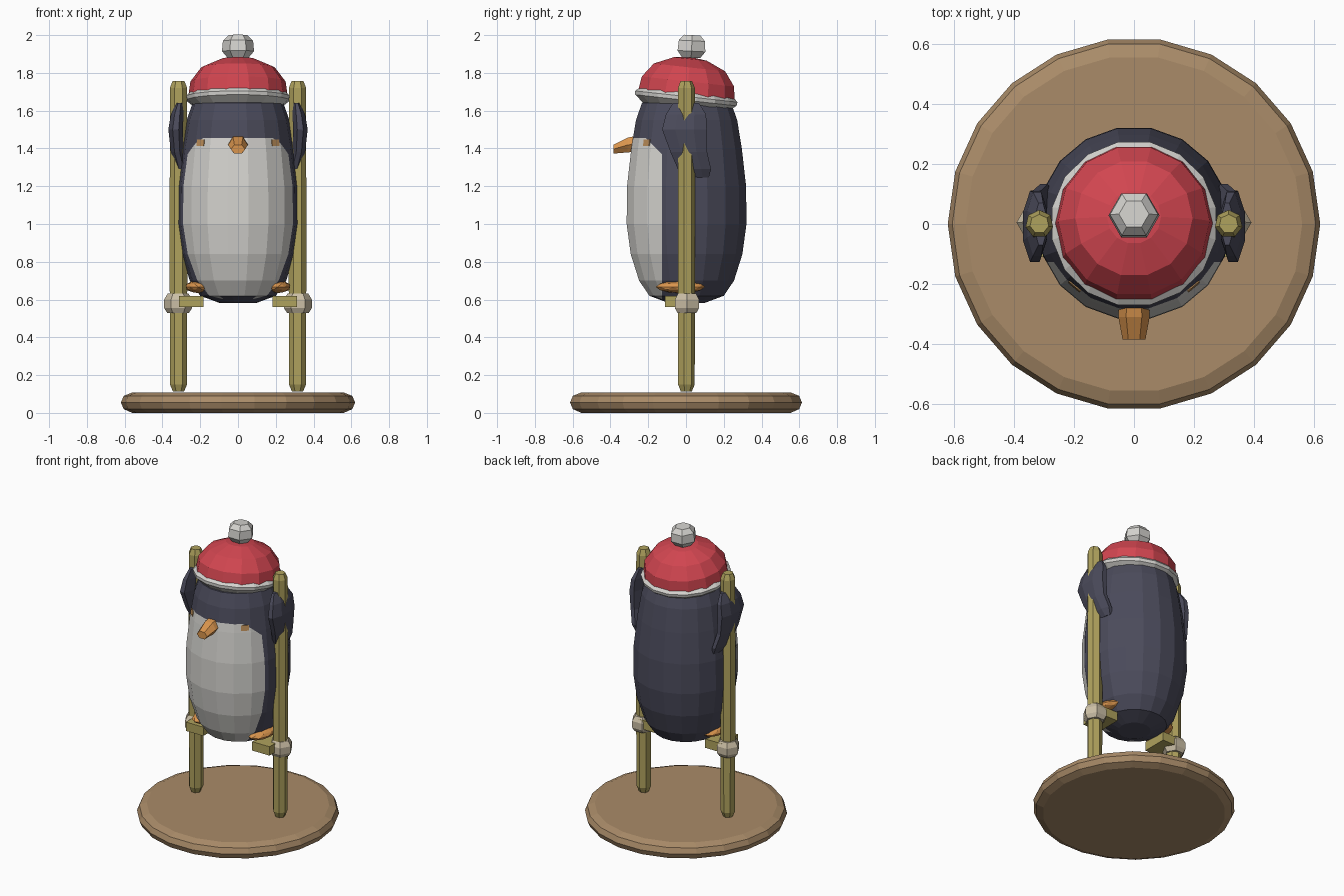
import bpy, bmesh, math
from mathutils import Matrix, Vector

cube = bpy.data.objects.get("Cube")
if cube:
    bpy.data.objects.remove(cube, do_unlink=True)


def material(name, r, g, b):
    m = bpy.data.materials.new(name)
    m.use_nodes = True
    m.diffuse_color = (r, g, b, 1)
    m.node_tree.nodes["Principled BSDF"].inputs["Base Color"].default_value = (r, g, b, 1)
    return m


NAVY = material("navy feathers", 0.07, 0.07, 0.105)
WHITE = material("white", 0.66, 0.65, 0.62)
RED = material("red wool", 0.64, 0.06, 0.08)
ORANGE = material("orange", 0.7, 0.3, 0.075)
TAN = material("tan earth", 0.4, 0.26, 0.14)
OLIVE = material("olive wood", 0.43, 0.36, 0.11)
CREAM = material("cream rope", 0.6, 0.52, 0.38)
BROWN = material("brown eye", 0.5, 0.27, 0.1)


def finish(name, bm, mats, matrix=Matrix()):
    bm.transform(matrix)
    bmesh.ops.recalc_face_normals(bm, faces=bm.faces[:])
    mesh = bpy.data.meshes.new(name)
    bm.to_mesh(mesh)
    bm.free()
    for m in mats:
        mesh.materials.append(m)
    ob = bpy.data.objects.new(name, mesh)
    bpy.context.scene.collection.objects.link(ob)
    return ob


def stack(rings, sides):
    """Solid from rings of (z, x radius, y radius, x centre, y centre)."""
    bm = bmesh.new()
    loops = []
    for z, rx, ry, cx, cy in rings:
        angles = [math.tau * (i + 0.5) / sides - math.pi / 2 for i in range(sides)]
        loops.append([bm.verts.new((cx + rx * math.cos(a), cy + ry * math.sin(a), z))
                      for a in angles])
    for low, high in zip(loops, loops[1:]):
        for i in range(sides):
            j = (i + 1) % sides
            bm.faces.new((low[i], low[j], high[j], high[i]))
    bm.faces.new(loops[0][::-1])
    bm.faces.new(loops[-1])
    return bm


def lathe(profile, sides):
    return stack([(z, r, r, 0, 0) for r, z in profile], sides)


def box(size):
    bm = bmesh.new()
    bmesh.ops.create_cube(bm, size=1)
    bmesh.ops.scale(bm, vec=Vector(size), verts=bm.verts)
    return bm


def ico(size, level):
    bm = bmesh.new()
    bmesh.ops.create_icosphere(bm, subdivisions=level, radius=1)
    bmesh.ops.scale(bm, vec=Vector(size), verts=bm.verts)
    return bm


def move(x, y, z):
    return Matrix.Translation((x, y, z))


# Ground disc
finish("ground_disc", lathe([(0.56, 0), (0.605, 0.02), (0.62, 0.055),
                             (0.605, 0.09), (0.56, 0.108)], 22), [TAN])

# Body, cut along the edges of the belly patch
bm = lathe([(0.1, 0.583), (0.2, 0.62), (0.255, 0.7), (0.3, 0.84), (0.322, 1.0),
            (0.32, 1.2), (0.297, 1.4), (0.272, 1.55), (0.24, 1.64), (0.15, 1.7)], 18)
for co, no in (((0, -0.13, 0), (0, 1, 0)), ((0, 0, 1.455), (0, 0, 1)),
               ((0, 0, 1.24), (0, 1, 1))):
    bmesh.ops.bisect_plane(bm, geom=bm.verts[:] + bm.edges[:] + bm.faces[:],
                           plane_co=co, plane_no=no)
for f in bm.faces:
    c = f.calc_center_median()
    if c.y < -0.13 and 0.61 < c.z < 1.455 and c.y + c.z < 1.24:
        f.material_index = 1
finish("body", bm, [NAVY, WHITE], move(0, 0.003, 0))

# Beak, narrowing forward and drooping
beak = stack([(0, 0.05, 0.05, 0, 0), (0.07, 0.052, 0.045, 0, -0.01),
              (0.145, 0.038, 0.027, 0, -0.032)], 6)
finish("beak", beak, [ORANGE],
       move(0, -0.24, 1.428) @ Matrix.Rotation(math.pi / 2, 4, "X"))

# Hat, tipped back
tilt = move(0, 0, 1.66) @ Matrix.Rotation(-0.11, 4, "X")
finish("hat_brim", lathe([(0.225, -0.045), (0.275, -0.005), (0.278, 0.015),
                          (0.255, 0.035)], 16), [WHITE], tilt)
finish("hat_crown", lathe([(0.262, 0.025), (0.252, 0.095), (0.195, 0.17),
                           (0.09, 0.215), (0.03, 0.222)], 14), [RED], tilt)
finish("hat_pompom", lathe([(0.055, -0.06), (0.085, -0.025), (0.08, 0.03),
                            (0.05, 0.06)], 6), [WHITE],
       move(0, 0.03, 1.94) @ Matrix.Rotation(-0.05, 4, "X"))

# Paired parts
for side, s in (("left", 1), ("right", -1)):
    mirror = Matrix.Scale(s, 4, (1, 0, 0))

    finish(side + "_stilt", lathe([(0.03, 0.112), (0.046, 0.15), (0.048, 0.8),
                                   (0.047, 1.72), (0.032, 1.757)], 7), [OLIVE],
           mirror @ move(0.315, 0, 0))
    finish(side + "_stilt_rope", lathe([(0.058, 0.53), (0.074, 0.555), (0.074, 0.6),
                                        (0.055, 0.632)], 6), [CREAM],
           mirror @ move(0.317, 0.005, 0))
    finish(side + "_foot_rest", box((0.13, 0.17, 0.06)), [OLIVE],
           mirror @ move(0.248, -0.025, 0.59))
    finish(side + "_foot", ico((0.07, 0.13, 0.033), 2), [ORANGE],
           mirror @ move(0.21, -0.03, 0.667))

    # Flipper wrapped over the stilt
    flipper = stack([(1.245, 0.02, 0.06, 0.285, 0.065),
                     (1.29, 0.032, 0.095, 0.3, 0.045),
                     (1.38, 0.036, 0.105, 0.322, 0.015),
                     (1.5, 0.042, 0.128, 0.33, -0.008),
                     (1.58, 0.036, 0.115, 0.322, 0),
                     (1.64, 0.02, 0.075, 0.31, 0)], 8)
    finish(side + "_flipper", flipper, [NAVY], mirror)

    # Eye plate lying on the face
    turn = Matrix.Rotation(math.radians(40), 4, "Z")
    lean = Matrix.Rotation(-0.15, 4, "X")
    finish(side + "_eye", box((0.05, 0.008, 0.035)), [BROWN],
           mirror @ turn @ move(0.018, -0.285, 1.43) @ lean)
